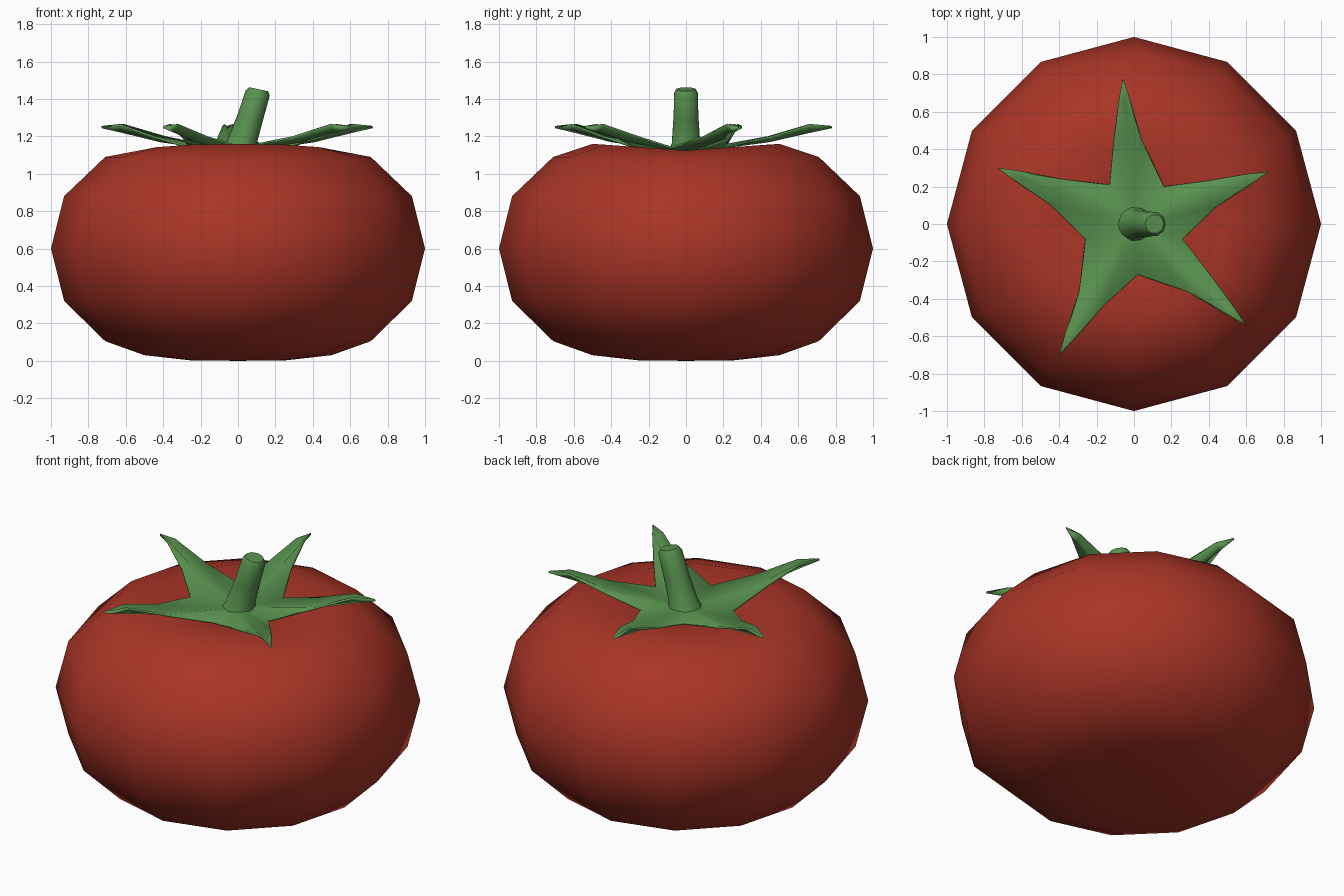
import bpy, bmesh
from math import cos, sin, pi, radians
from mathutils import Vector, Matrix

if "Cube" in bpy.data.objects:
    bpy.data.objects.remove(bpy.data.objects["Cube"])


def material(name, color):
    m = bpy.data.materials.new(name)
    m.diffuse_color = (*color, 1)
    m.use_nodes = True
    m.node_tree.nodes["Principled BSDF"].inputs["Base Color"].default_value = m.diffuse_color
    return m


red = material("tomato red", (0.40, 0.035, 0.020))
green = material("leaf green", (0.10, 0.29, 0.08))


def add_object(name, bm, mat, angle=180):
    bmesh.ops.recalc_face_normals(bm, faces=bm.faces)
    me = bpy.data.meshes.new(name)
    bm.to_mesh(me)
    bm.free()
    me.materials.append(mat)
    ob = bpy.data.objects.new(name, me)
    bpy.context.collection.objects.link(ob)
    bpy.ops.object.select_all(action='DESELECT')
    ob.select_set(True)
    bpy.context.view_layer.objects.active = ob
    if angle >= 180:
        bpy.ops.object.shade_smooth()
    else:
        bpy.ops.object.shade_smooth_by_angle(angle=radians(angle))
    return ob


def bridge(bm, a, b):
    n = len(a)
    for i in range(n):
        bm.faces.new((a[i], a[(i + 1) % n], b[(i + 1) % n], b[i]))


def fan(bm, ring, co):
    c = bm.verts.new(co)
    for i in range(len(ring)):
        bm.faces.new((ring[i], ring[(i + 1) % len(ring)], c))


# Fruit: twelve-sided lathe; the top rim rises towards front and back
bm = bmesh.new()
profile = [(0.25, 0.002, 0), (0.5, 0.03, 0), (0.71, 0.105, 0), (0.93, 0.32, 0),
           (1.0, 0.6, 0), (0.93, 0.88, 0), (0.71, 1.09, 0),
           (0.5, 1.125, 0.035), (0.25, 1.11, 0.01)]
rings = []
for r, z, lift in profile:
    rings.append([bm.verts.new((r * cos(i * pi / 6), r * sin(i * pi / 6),
                                z + lift * abs(sin(i * pi / 6))))
                  for i in range(12)])
for a, b in zip(rings, rings[1:]):
    bridge(bm, a, b)
fan(bm, rings[0], (0, 0, 0))
fan(bm, rings[-1], (0, 0, 1.08))
add_object("fruit", bm, red)

# Calyx: five-pointed leaf star with channelled, upturned leaves
tips = [(-0.06, 0.78), (-0.73, 0.30), (-0.40, -0.70), (0.60, -0.54), (0.72, 0.28)]
notches = [(0.16, 0.20), (-0.13, 0.21), (-0.26, -0.08), (0.02, -0.27), (0.26, -0.08)]
bm = bmesh.new()
centre = bm.verts.new((0, 0, 1.115))
notch_verts = [bm.verts.new((x, y, 1.14)) for x, y in notches]
for k, tip in enumerate(tips):
    t = Vector((*tip, 0))
    side = Vector((t.y, -t.x, 0)).normalized()
    right, left = notch_verts[k], notch_verts[(k + 1) % 5]
    rib = centre
    for f, w, z_edge, z_rib in [(0.57, 0.075, 1.195, 1.175), (0.85, 0.027, 1.262, 1.225)]:
        p = t * f
        new_r = bm.verts.new(p + side * w + Vector((0, 0, z_edge)))
        new_l = bm.verts.new(p - side * w + Vector((0, 0, z_edge)))
        new_rib = bm.verts.new(p + Vector((0, 0, z_rib)))
        bm.faces.new((rib, right, new_r, new_rib))
        bm.faces.new((rib, new_rib, new_l, left))
        right, left, rib = new_r, new_l, new_rib
    end = bm.verts.new(t + Vector((0, 0, 1.25)))
    bm.faces.new((rib, right, end))
    bm.faces.new((rib, end, left))
calyx = add_object("calyx", bm, green)
sol = calyx.modifiers.new("thickness", 'SOLIDIFY')
sol.thickness = 0.012
sol.offset = 0

# Stem: tapered tube leaning to the right, with a slightly rounded cut end
bm = bmesh.new()
rings = []
for x, z, r, tilt in [(0, 1.10, 0.105, 0), (0.018, 1.16, 0.08, 8),
                      (0.065, 1.30, 0.07, 12), (0.105, 1.43, 0.066, 12),
                      (0.110, 1.452, 0.052, 12)]:
    rot = Matrix.Rotation(radians(tilt), 3, 'Y')
    rings.append([bm.verts.new(rot @ Vector((r * cos(i * pi / 5), r * sin(i * pi / 5), 0))
                               + Vector((x, 0, z))) for i in range(10)])
for a, b in zip(rings, rings[1:]):
    bridge(bm, a, b)
bm.faces.new(rings[-1])
bm.faces.new(rings[0])
add_object("stem", bm, green, 40)
